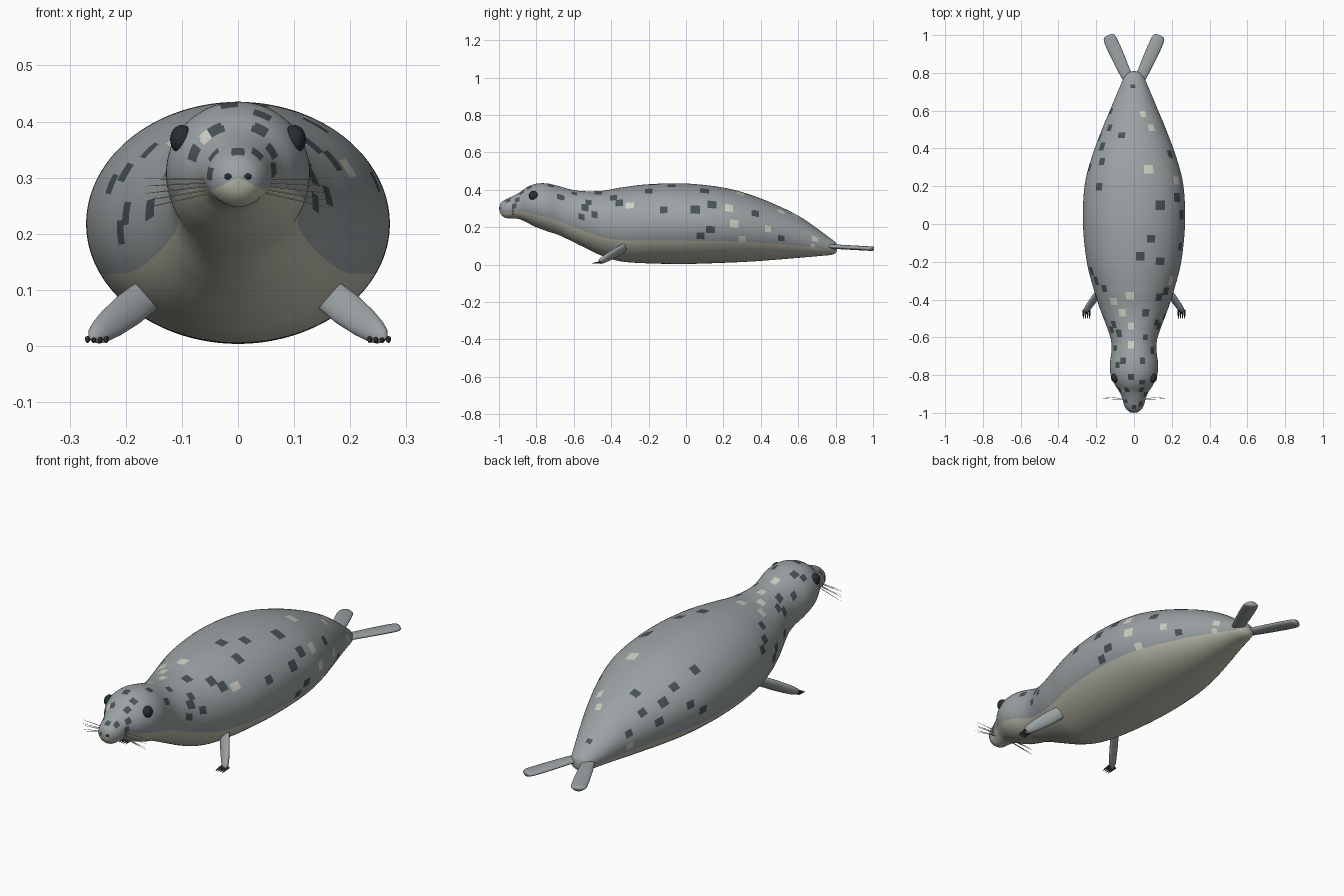
import bpy, bmesh, math
from mathutils import Vector

cube = bpy.data.objects.get("Cube")
if cube:
    bpy.data.objects.remove(cube)


def material(name, rgb, rough=0.6):
    m = bpy.data.materials.new(name)
    m.use_nodes = True
    m.diffuse_color = (*rgb, 1)
    shader = next(n for n in m.node_tree.nodes if n.type == 'BSDF_PRINCIPLED')
    shader.inputs["Base Color"].default_value = (*rgb, 1)
    shader.inputs["Roughness"].default_value = rough
    return m


GREY = material("grey fur", (.33, .36, .37))
CREAM = material("cream belly", (.53, .52, .43))
DARK = material("dark spot", (.065, .085, .09))
PALE = material("pale spot", (.62, .62, .53))
BLACK = material("eye black", (.02, .028, .035), 0.3)
CLAW = material("claw dark", (.04, .04, .042))
WHISKER = material("whisker cream", (.65, .6, .45))


def loft(name, sections, sides, mats, rule=None):
    """Skin elliptical sections given as (centre, half axis a, half axis b)."""
    bm = bmesh.new()
    rings = []
    for c, a, b in sections:
        angles = [math.tau * i / sides for i in range(sides)]
        rings.append([bm.verts.new(c + a * math.cos(t) + b * math.sin(t)) for t in angles])
    for j in range(len(rings) - 1):
        for i in range(sides):
            k = (i + 1) % sides
            f = bm.faces.new((rings[j][i], rings[j][k], rings[j + 1][k], rings[j + 1][i]))
            f.smooth = True
            if rule:
                f.material_index = rule(j, 360 * (i + .5) / sides)
    for ring in (rings[0], rings[-1]):
        bm.faces.new(ring)
    bmesh.ops.remove_doubles(bm, verts=bm.verts, dist=1e-5)
    bmesh.ops.recalc_face_normals(bm, faces=bm.faces)
    me = bpy.data.meshes.new(name)
    bm.to_mesh(me)
    bm.free()
    for m in mats:
        me.materials.append(m)
    ob = bpy.data.objects.new(name, me)
    bpy.context.collection.objects.link(ob)
    return ob


def smooth_path(points, step):
    """Catmull-Rom curve through the points, sampled about every step."""
    out = []
    p = [points[0]] + points + [points[-1]]
    for a, b, c, d in zip(p, p[1:], p[2:], p[3:]):
        n = max(4, round((c[0] - b[0]) / step))
        for i in range(n):
            t = i / n
            out.append([.5 * (2 * q + (r - o) * t + (2 * o - 5 * q + 4 * r - s) * t * t
                              + (3 * q - o - 3 * r + s) * t ** 3)
                        for o, q, r, s in zip(a, b, c, d)])
    return out + [points[-1]]


# Body outline from nose to tail: y, bottom, top, half width
profile = [
    (-1, .3, .3, 0), (-.99, .27, .33, .03), (-.965, .25, .349, .05),
    (-.93, .248, .365, .06), (-.89, .243, .386, .076), (-.85, .225, .415, .102),
    (-.8, .2, .433, .123), (-.74, .178, .434, .128), (-.68, .158, .42, .12),
    (-.62, .13, .403, .121), (-.55, .095, .393, .142), (-.45, .048, .395, .18),
    (-.35, .018, .412, .212), (-.2, .007, .43, .25), (0, .004, .434, .27),
    (.2, .01, .412, .262), (.35, .017, .372, .225), (.5, .028, .312, .17),
    (.62, .038, .25, .12), (.72, .047, .18, .078), (.78, .053, .135, .052),
    (.802, .065, .117, .036), (.81, .09, .09, 0)]
stations = smooth_path(profile, .008)

# Coat spots: position along the body and degrees round it (90 is the spine)
dark_spots = [
    (.51, 142), (.47, 112), (.41, 146), (.33, 138), (.2, 135), (.1, 59), (-.08, 70),
    (-.17, 83), (-.2, 56), (.37, 28), (.14, 31), (.05, 21), (-.12, 20), (-.3, 153),
    (-.34, 138), (-.39, 49), (-.36, 36), (-.47, 69), (-.53, 137), (-.58, 128),
    (-.56, 150), (-.6, 61), (-.52, 39), (.73, 95), (-.72, 118), (-.72, 69),
    (-.67, 36), (-.66, 148), (-.81, 97), (-.75, 134), (-.9, 31), (-.54, 25),
    (-.56, 4), (-.49, 14), (.13, -7), (.08, -18), (.51, -11), (.3, 168), (.24, 182),
    (.46, 168), (.6, 160), (-.25, 160), (-.36, 184), (-.39, 174), (-.51, 176),
    (-.97, 90), (-.95, 50), (-.94, 140), (-.88, 62), (-.88, 118), (-.88, 160),
    (-.84, 66), (-.92, 5), (-.96, 172)]
pale_spots = [
    (.29, 71), (.58, 69), (.51, 56), (.23, 29), (.26, 4), (.44, 4), (.3, -20),
    (.69, 10), (.68, -20), (-.3, 30), (-.38, 96), (-.41, 124), (-.47, 111),
    (-.54, 96), (-.64, 97), (-.88, 132), (.6, 190)]


def coat(j, angle):
    y, low, top, w = [(p + q) / 2 for p, q in zip(stations[j], stations[j + 1])]
    radius = (w + (top - low) / 2) / 2
    half = .009 + .055 * radius
    for index, spots in ((2, dark_spots), (3, pale_spots)):
        for sy, sa in spots:
            turn = (angle - sa + 180) % 360 - 180
            if abs(y - sy) < half and abs(math.radians(turn)) * radius < half:
                return index
    return 1 if 205 < angle < 335 else 0


loft("body", [(Vector((0, y, (lo + hi) / 2)), Vector((w, 0, 0)), Vector((0, 0, (hi - lo) / 2)))
              for y, lo, hi, w in stations], 144, [GREY, CREAM, DARK, PALE], coat)


def paddle(name, root, tip, across, widths, thick):
    """Flattened flipper with a rounded tip."""
    axis = tip - root
    across = across.normalized()
    flat = axis.cross(across).normalized()
    secs = []
    for t, w in widths:
        secs.append((root + axis * t, across * w, flat * thick * min(1, w / .02)))
    loft(name, secs, 24, [GREY])


def ball(name, centre, radii, mat):
    """Ellipsoid made of stacked rings."""
    secs = []
    for i in range(17):
        t = math.pi * i / 16
        r = math.sin(t)
        secs.append((Vector(centre) + Vector((0, -radii[1] * math.cos(t), 0)),
                     Vector((radii[0] * r, 0, 0)), Vector((0, 0, radii[2] * r))))
    return loft(name, secs, 24, [mat])


def spike(name, start, end, radius, mat):
    """Thin tapering spike."""
    start, end = Vector(start), Vector(end)
    d = (end - start).normalized()
    a = d.cross(Vector((0, 0, 1))).normalized()
    b = d.cross(a)
    loft(name, [(start.lerp(end, t), a * radius * r, b * radius * r)
                for t, r in ((0, 1), (.6, .8), (1, .2))], 8, [mat])


for side, s in (("left", 1), ("right", -1)):
    # Flippers
    paddle(side + "_front_flipper", Vector((s * .14, -.30, .108)), Vector((s * .262, -.468, .012)),
           Vector((s * .64, 0, .77)),
           [(0, .026), (.2, .03), (.45, .031), (.7, .027), (.85, .022), (.94, .016),
            (.985, .008), (1, .001)], .014)
    paddle(side + "_hind_flipper", Vector((s * .015, .73, .1)), Vector((s * .137, 1, .085)),
           Vector((s * .91, -.41, 0)),
           [(0, .02), (.25, .03), (.5, .034), (.75, .036), (.9, .035), (.96, .031),
            (.99, .022), (1, .004)], .012)
    # Claws
    for i in range(4):
        x = s * (.235 + .011 * i)
        spike(f"{side}_claw_{i + 1}", (x, -.452, .013), (x, -.502, .007), .005, CLAW)
    # Face
    ball(side + "_eye", (s * .1, -.815, .368), (.021, .025, .026), BLACK)
    ball(side + "_nostril", (s * .016, -.99, .302), (.009, .008, .007), BLACK)
    for i in range(5):
        spike(f"{side}_whisker_{i + 1}", (s * .045, -.925 - .004 * (i % 2), .298 - .006 * i),
              (s * .165, -.915 - .01 * (i % 2), .298 - .013 * i), .0014, WHISKER)
